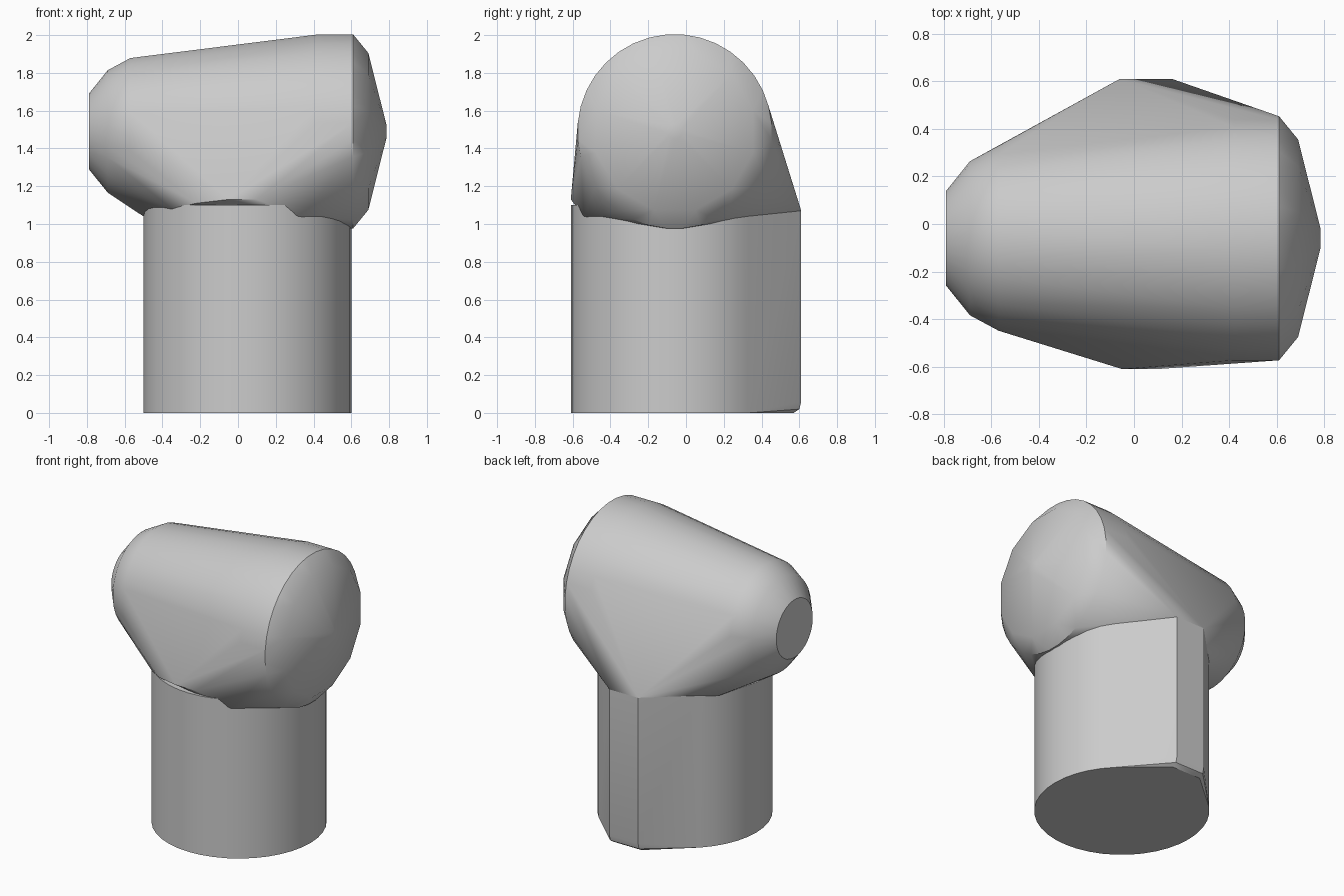
import bpy, bmesh
from math import sin, cos, pi, radians

cube = bpy.data.objects.get("Cube")
if cube:
    bpy.data.objects.remove(cube)

grey = bpy.data.materials.new("plain grey")
grey.use_nodes = True
grey.diffuse_color = (0.6, 0.6, 0.6, 1)
grey.node_tree.nodes["Principled BSDF"].inputs["Base Color"].default_value = (0.6, 0.6, 0.6, 1)

POST_X, MID_Y, HEAD_Z = 0.05, -0.06, 1.49


def hull(name, points, angle):
    """Wrap a smooth convex skin around the points."""
    bm = bmesh.new()
    for p in points:
        bm.verts.new(p)
    bmesh.ops.remove_doubles(bm, verts=bm.verts, dist=0.001)
    bmesh.ops.convex_hull(bm, input=bm.verts)
    bmesh.ops.delete(bm, geom=[v for v in bm.verts if not v.link_faces], context='VERTS')
    bmesh.ops.dissolve_limit(bm, angle_limit=radians(0.5), verts=bm.verts, edges=bm.edges)
    bmesh.ops.recalc_face_normals(bm, faces=bm.faces)
    mesh = bpy.data.meshes.new(name)
    bm.to_mesh(mesh)
    bm.free()
    mesh.materials.append(grey)
    ob = bpy.data.objects.new(name, mesh)
    bpy.context.collection.objects.link(ob)
    bpy.ops.object.select_all(action='DESELECT')
    ob.select_set(True)
    bpy.context.view_layer.objects.active = ob
    bpy.ops.object.shade_smooth_by_angle(angle=radians(angle))
    return ob


def post_ring(z, r=0.55, n=40):
    return [(POST_X + r * cos(2 * pi * i / n), MID_Y + r * sin(2 * pi * i / n), z)
            for i in range(n)]


def head_ring(x, r, n):
    return [(x, MID_Y + r * cos(2 * pi * (i + 0.5) / n), HEAD_Z + r * sin(2 * pi * (i + 0.5) / n))
            for i in range(n)]


def tab(y, z):
    return [(-0.06, y, z), (0.16, y, z)]


# Post: round column drawn out to a flat back, eased at the foot
hull("post", post_ring(0) + post_ring(1.1) + tab(0.57, 0) + tab(0.6, 0.02)
     + tab(0.61, 0.06) + tab(0.61, 1.07), 30)

# Head: tapered round body with a shallow pointed cap
head = []
for x, r, n in ((-0.79, 0.2, 36), (-0.69, 0.325, 36), (-0.57, 0.39, 36),
                (0.42, 0.515, 36), (0.61, 0.515, 36), (0.69, 0.43, 12), (0.785, 0.04, 12)):
    head += head_ring(x, r, n)

# Neck: points where the head skin pulls down onto the post
neck = [(-0.5, -0.06, 1.04), (-0.35, -0.44, 1.08), (-0.22, -0.545, 1.11),
        (-0.05, -0.61, 1.13), (0.1, -0.61, 1.13), (0.33, -0.54, 1.04),
        (-0.42, 0.24, 1.04)]
hull("head", head + neck + tab(0.61, 1.07), 30)
